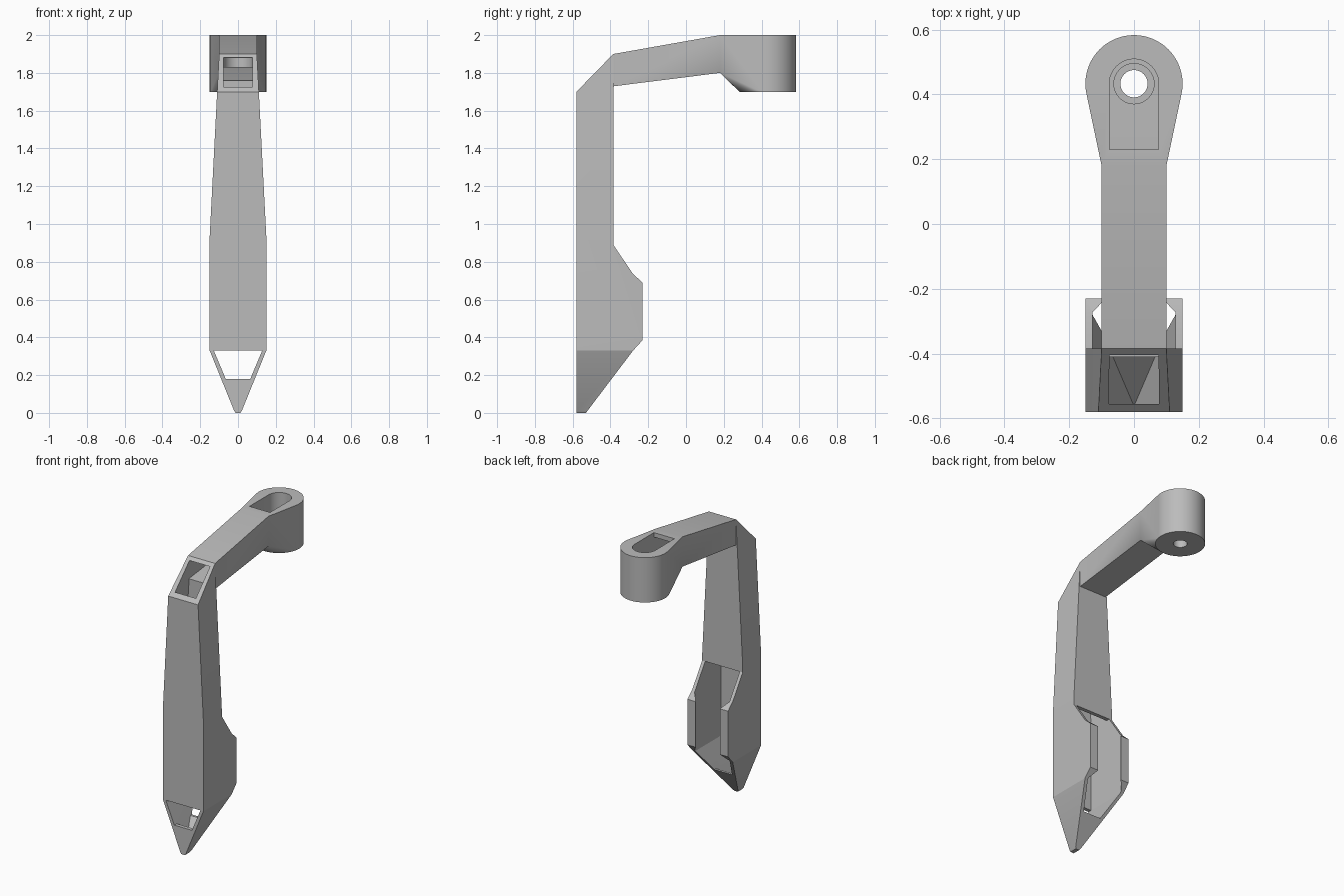
import bpy, bmesh, math

if "Cube" in bpy.data.objects:
    bpy.data.objects.remove(bpy.data.objects["Cube"])

grey = bpy.data.materials.new("plain_grey")
grey.diffuse_color = (0.5, 0.5, 0.5, 1)
grey.use_nodes = True
grey.node_tree.nodes["Principled BSDF"].inputs["Base Color"].default_value = grey.diffuse_color


def make(name, bm):
    bmesh.ops.recalc_face_normals(bm, faces=bm.faces)
    me = bpy.data.meshes.new(name)
    bm.to_mesh(me)
    bm.free()
    ob = bpy.data.objects.new(name, me)
    bpy.context.collection.objects.link(ob)
    return ob


def prism(name, pts, axis, lo, hi):
    """Extrude a 2D outline along axis: x takes (y,z), y takes (x,z), z takes (x,y)."""
    bm = bmesh.new()

    def place(p, d):
        a, b = p
        return {"x": (d, a, b), "y": (a, d, b), "z": (a, b, d)}[axis]

    face = bm.faces.new([bm.verts.new(place(p, lo)) for p in pts])
    ext = bmesh.ops.extrude_face_region(bm, geom=[face])
    shift = place((0, 0), hi - lo)
    bmesh.ops.translate(bm, vec=shift,
                        verts=[v for v in ext["geom"] if isinstance(v, bmesh.types.BMVert)])
    return make(name, bm)


def mirrored(half):
    return half + [(-x, z) for x, z in reversed(half)]


def circle(r, n=64):
    return [(r * math.cos(i * math.tau / n), CY + r * math.sin(i * math.tau / n)) for i in range(n)]


def combine(a, b, op):
    mod = a.modifiers.new("cut", "BOOLEAN")
    mod.operation, mod.object, mod.solver = op, b, "EXACT"
    bpy.context.view_layer.update()
    me = bpy.data.meshes.new_from_object(a.evaluated_get(bpy.context.evaluated_depsgraph_get()))
    a.modifiers.clear()
    a.data = me
    bpy.data.objects.remove(b)
    return a


CY = 0.433  # centre of the mounting eye

# upright: side outline crossed with tapered front outline
hanger = prism("hanger_bracket", [
    (-.58, 0), (-.53, 0), (-.28, .33), (-.23, .385), (-.23, .69), (-.28, .735),
    (-.385, .89), (-.385, 1.9), (-.58, 1.7)], "x", -.3, .3)
front = prism("front_outline", mirrored([
    (.012, -.001), (.02, .01), (.15, .33), (.15, .93), (.1, 1.901)]), "y", -.8, 0)
combine(hanger, front, "INTERSECT")

# arm
arm = prism("arm", [(-.4, 1.727), (.18, 1.8), (.18, 2), (-.385, 1.9), (-.4, 1.88)], "x", -.1, .1)
combine(hanger, arm, "UNION")

# mounting eye, blended from the arm end to a round boss
bm = bmesh.new()
for z in (1.7, 2.0):
    for x, y in circle(.15):
        bm.verts.new((x, y, z))
for x in (-.1, .1):
    for z in (1.8, 2.0):
        bm.verts.new((x, .18, z))
bmesh.ops.convex_hull(bm, input=bm.verts)
bmesh.ops.dissolve_limit(bm, angle_limit=.01, verts=bm.verts, edges=bm.edges)
combine(hanger, make("eye", bm), "UNION")

# hollow core: tip, back opening, front window, upper port and arm tunnel
core = prism("core", [
    (-.555, .03), (-.41, .18), (-.27, .18), (-.27, .89), (-.41, .89), (-.41, 1.76),
    (.18, 1.83), (.3, 1.83), (.3, 1.97), (.18, 1.97), (-.404, 1.88), (-.56, 1.95),
    (-.66, 1.8), (-.555, 1.725), (-.555, .33), (-.7, .33), (-.7, .18), (-.555, .18)],
    "x", -.3, .3)
sides = prism("core_sides", mirrored([
    (.001, .025), (.065, .18), (.128, .33), (.128, .93), (.077, 1.72), (.075, 2.1)]), "y", -.9, .9)
combine(core, sides, "INTERSECT")
combine(hanger, core, "DIFFERENCE")

# gap between the back lips
gap = prism("lip_gap", mirrored([(.126, -.285), (.126, -.271), (.09, -.232), (.09, -.2)]),
            "z", .2, .88)
combine(hanger, gap, "DIFFERENCE")

# rounded slot in the eye, counterbore and bolt hole
arc = [(.076 * math.cos(i * math.pi / 24), CY + .076 * math.sin(i * math.pi / 24)) for i in range(25)]
combine(hanger, prism("slot", [(-.076, .23), (.076, .23)] + arc, "z", 1.8301, 2.1), "DIFFERENCE")
combine(hanger, prism("counterbore", circle(.062), "z", 1.78, 1.9), "DIFFERENCE")
combine(hanger, prism("bolt_hole", circle(.042), "z", 1.6, 1.9), "DIFFERENCE")

hanger.data.materials.clear()
hanger.data.materials.append(grey)
for p in hanger.data.polygons:
    p.material_index = 0
bpy.context.view_layer.objects.active = hanger
hanger.select_set(True)
bpy.ops.object.shade_smooth_by_angle(angle=math.radians(20))
